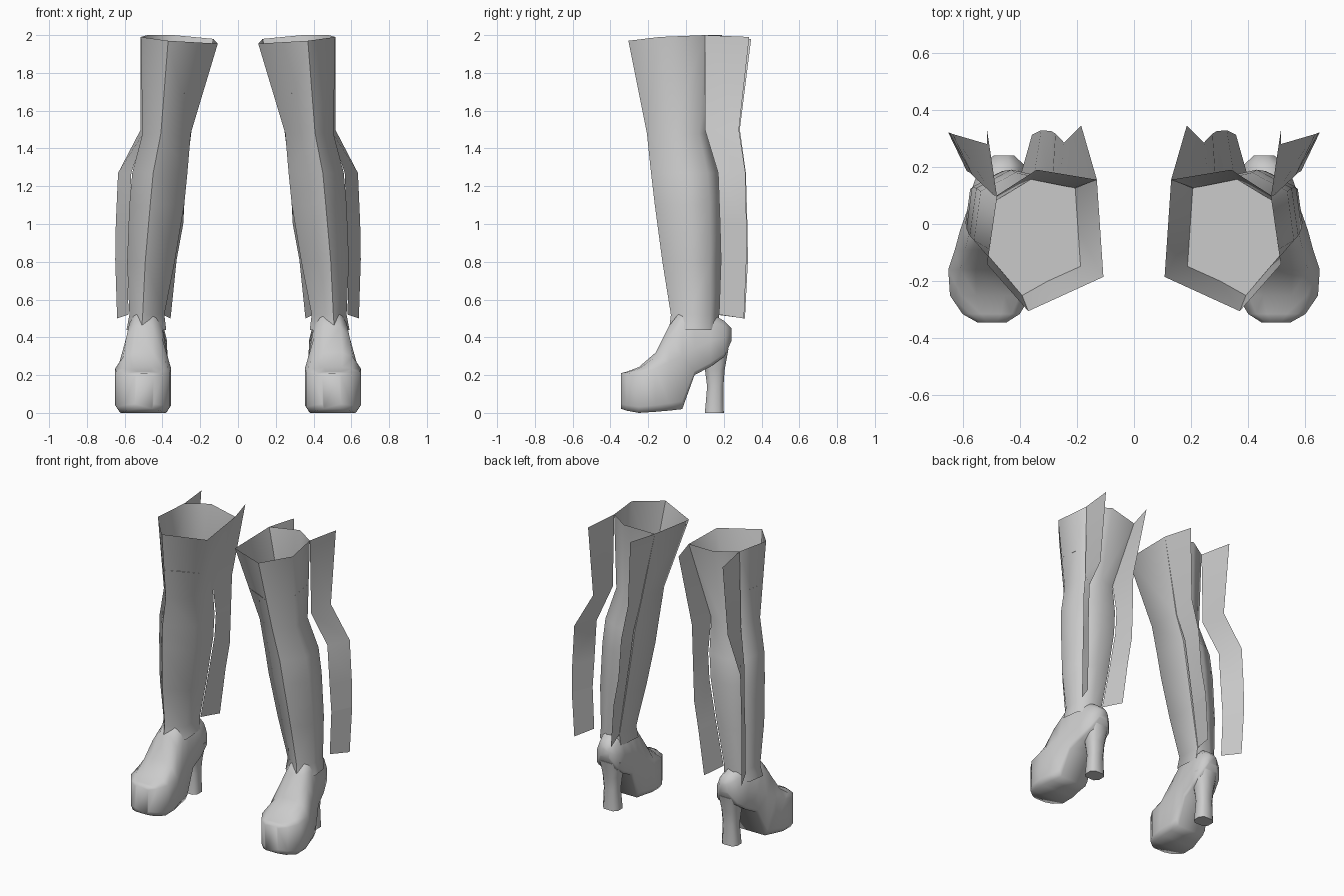
import bpy, bmesh

if "Cube" in bpy.data.objects:
    bpy.data.objects.remove(bpy.data.objects["Cube"])

grey = bpy.data.materials.new("plain_grey")
grey.use_nodes = True
colour = (0.6, 0.6, 0.6, 1)
grey.diffuse_color = colour
grey.node_tree.nodes["Principled BSDF"].inputs["Base Color"].default_value = colour


def loft(name, rings, side, closed=True, caps=(False, False), angle=1.2):
    """Bridge matching rows of points; side -1 mirrors the part."""
    bm = bmesh.new()
    rows = [[bm.verts.new((side * x, y, z)) for x, y, z in r] for r in rings]
    n = len(rows[0])
    for a, b in zip(rows, rows[1:]):
        for i in range(n if closed else n - 1):
            j = (i + 1) % n
            bm.faces.new((a[i], a[j], b[j], b[i]))
    if caps[0]:
        bm.faces.new(rows[0])
    if caps[1]:
        bm.faces.new(rows[-1])
    bmesh.ops.recalc_face_normals(bm, faces=bm.faces)
    mesh = bpy.data.meshes.new(name)
    bm.to_mesh(mesh)
    bm.free()
    mesh.materials.append(grey)
    ob = bpy.data.objects.new(name, mesh)
    bpy.context.collection.objects.link(ob)
    bpy.ops.object.select_all(action="DESELECT")
    ob.select_set(True)
    bpy.context.view_layer.objects.active = ob
    bpy.ops.object.shade_smooth_by_angle(angle=angle)
    return ob


def leg_ring(z, x0, x1, yf, yb):
    """Six-sided leg section with a pointed front and a broad back."""
    w, d = x1 - x0, yb - yf
    plan = ((.06, .92), (.5, 1), (.92, .82), (1, .35), (.62, 0), (0, .26))
    return [(x0 + u * w, yf + v * d, z) for u, v in plan]


def foot_ring(y, zb, zm, zt, w, cx):
    """Upright foot section: flat sole, straight side, rounded instep."""
    half = ((.85, zb), (1, zb + .15 * (zm - zb)), (1, zm),
            (.72, zm + .7 * (zt - zm)), (.35, zt))
    right = [(cx + u * w, y, z) for u, z in half]
    left = [(cx - u * w, y, z) for u, z in reversed(half)]
    return right + left


# Shaft: sloping top rim, then sections down to the ankle
rim = [(.13, .155, 1.98), (.34, .19, 2), (.48, .10, 2),
       (.515, -.14, 1.99), (.37, -.305, 1.97), (.107, -.185, 1.955)]
shaft = [rim] + [leg_ring(*r) for r in (
    (1.48, .25, .505, -.207, .13),
    (1.27, .268, .56, -.185, .18),
    (1.10, .285, .575, -.165, .19),
    (.80, .335, .587, -.125, .185),
    (.52, .39, .575, -.08, .175),
    (.44, .38, .59, -.09, .17))]
t = .56
lining = [tuple(a + (b - a) * t for a, b in zip(p, q))
          for p, q in zip(shaft[0], shaft[1])]

# Foot from heel to toe
foot = [foot_ring(*r) for r in (
    (.24, .38, .42, .45, .035, .455),
    (.205, .30, .40, .485, .078, .46),
    (.13, .245, .38, .53, .095, .47),
    (.045, .20, .34, .55, .105, .48),
    (-.02, .02, .30, .55, .118, .49),
    (-.09, .012, .27, .46, .13, .497),
    (-.16, .006, .235, .32, .148, .502),
    (-.25, 0, .215, .242, .142, .502),
    (-.315, .012, .205, .218, .10, .50),
    (-.345, .022, .195, .21, .05, .497))]


def heel_ring(z, yf, yb, w):
    c, d = .455, yb - yf
    plan = ((-1, .25), (-.6, 0), (.6, 0), (1, .25), (1, .75), (.6, 1), (-.6, 1), (-1, .75))
    return [(c + u * w, yf + v * d, z) for u, v in plan]


heel = [heel_ring(*r) for r in (
    (0, .10, .20, .058), (.14, .112, .198, .05),
    (.23, .10, .205, .058), (.34, .07, .225, .078))]

# Loose flaps at the back: pairs of joint point and free edge point
outer_flap = [
    ((.48, .10, 2), (.515, .335, 1.99)),
    ((.49, .10, 1.5), (.515, .28, 1.5)),
    ((.565, .17, 1.27), (.635, .315, 1.27)),
    ((.575, .18, 1.0), (.647, .32, 1.0)),
    ((.585, .185, .81), (.65, .32, .81)),
    ((.58, .175, .52), (.64, .307, .5))]
inner_flap = [
    ((.13, .155, 1.98), (.185, .345, 1.98)),
    ((.265, .10, 1.5), (.245, .285, 1.5)),
    ((.285, .165, 1.27), (.275, .317, 1.27)),
    ((.302, .175, 1.1), (.29, .325, 1.0)),
    ((.35, .17, .81), (.325, .328, .81)),
    ((.40, .16, .52), (.357, .312, .5))]

for label, side in (("left", 1), ("right", -1)):
    loft(label + "_boot_shaft", shaft, side)
    loft(label + "_shaft_lining", [lining, lining[:]], side, caps=(True, False))
    loft(label + "_platform_foot", foot, side, caps=(True, True))
    loft(label + "_heel", heel, side, caps=(True, True), angle=.9)
    for flap_name, flap in (("outer", outer_flap), ("inner", inner_flap)):
        loft(f"{label}_{flap_name}_flap", flap[:5], side, closed=False)
        loft(f"{label}_{flap_name}_flap_end", flap[4:], side, closed=False)
